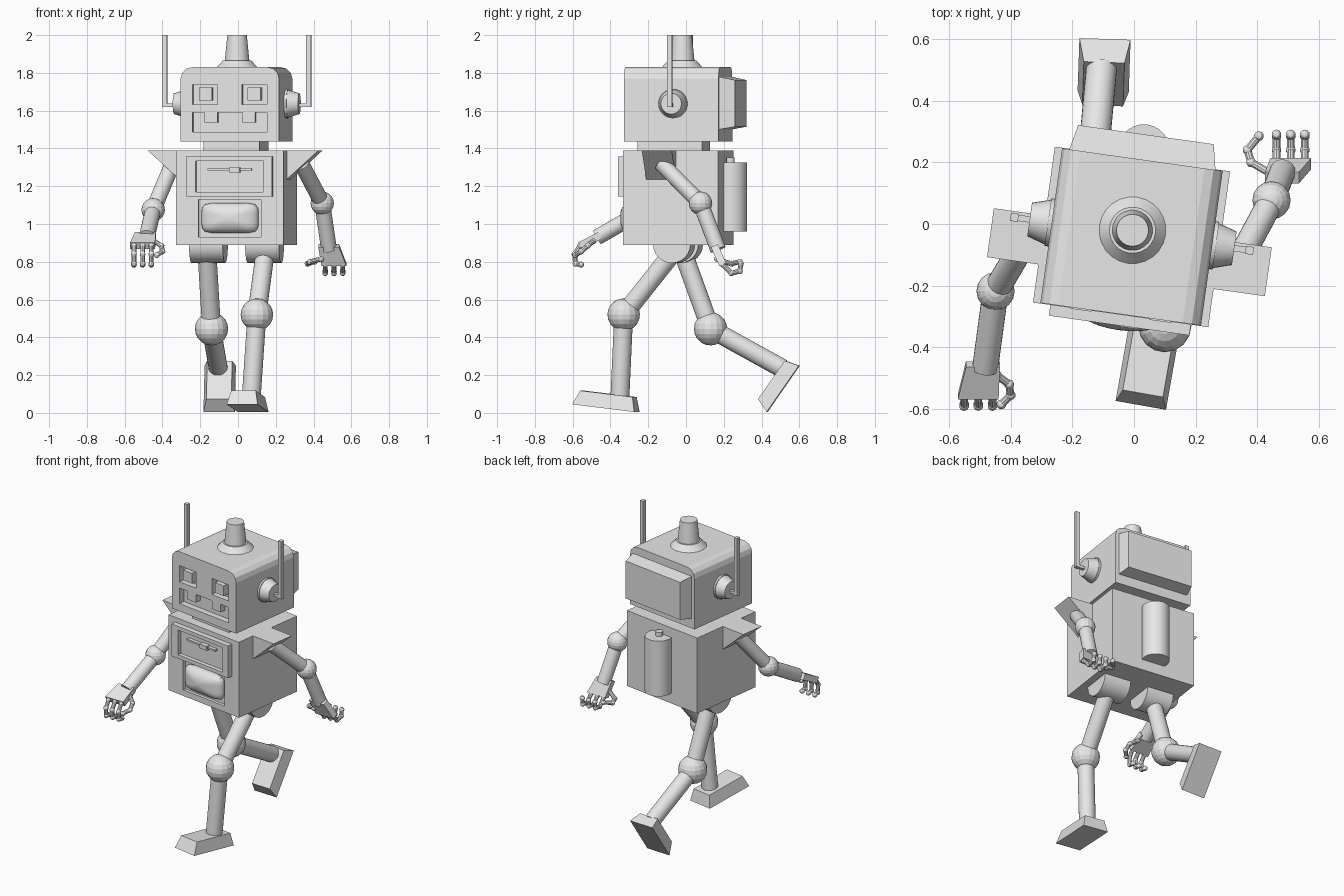
import bpy, bmesh, math
from mathutils import Matrix, Vector

old = bpy.data.objects.get("Cube")
if old:
    bpy.data.objects.remove(old)

grey = bpy.data.materials.new("light_grey")
grey.diffuse_color = (0.8, 0.8, 0.8, 1)
grey.use_nodes = True
grey.node_tree.nodes["Principled BSDF"].inputs["Base Color"].default_value = (0.8, 0.8, 0.8, 1)

# The body is turned slightly; limbs are placed in world space
BODY = Matrix.Translation((-0.008, -0.042, 0)) @ Matrix.Rotation(math.radians(-8), 4, 'Z')
WORLD = Matrix.Identity(4)
UP = Vector((0, 0, 1))


def part(name, bm, frame=BODY, smooth=False):
    bmesh.ops.recalc_face_normals(bm, faces=bm.faces[:])
    mesh = bpy.data.meshes.new(name)
    bm.to_mesh(mesh)
    bm.free()
    mesh.transform(frame)
    mesh.materials.append(grey)
    obj = bpy.data.objects.new(name, mesh)
    bpy.context.scene.collection.objects.link(obj)
    if smooth:
        bpy.ops.object.select_all(action='DESELECT')
        obj.select_set(True)
        bpy.context.view_layer.objects.active = obj
        bpy.ops.object.shade_smooth_by_angle(angle=math.radians(30))
    return obj


def add_box(bm, x, y, z):
    m = Matrix.Translation((sum(x) / 2, sum(y) / 2, sum(z) / 2))
    m = m @ Matrix.Diagonal((x[1] - x[0], y[1] - y[0], z[1] - z[0], 1))
    return bmesh.ops.create_cube(bm, size=1, matrix=m)["verts"]


def add_rod(bm, a, b, r1, r2=None, sides=24):
    a, b = Vector(a), Vector(b)
    m = Matrix.Translation((a + b) / 2) @ (b - a).to_track_quat('Z', 'Y').to_matrix().to_4x4()
    bmesh.ops.create_cone(bm, cap_ends=True, segments=sides, radius1=r1,
                          radius2=r1 if r2 is None else r2, depth=(b - a).length, matrix=m)


def add_ball(bm, c, r, u=16, v=10):
    bmesh.ops.create_uvsphere(bm, u_segments=u, v_segments=v, radius=r, matrix=Matrix.Translation(c))


def box(name, *size, frame=BODY):
    bm = bmesh.new()
    add_box(bm, *size)
    return part(name, bm, frame)


def rod(name, a, b, r1, r2=None, frame=BODY):
    bm = bmesh.new()
    add_rod(bm, a, b, r1, r2)
    return part(name, bm, frame, True)


def hull(name, points, frame=BODY):
    bm = bmesh.new()
    for p in points:
        bm.verts.new(p)
    bmesh.ops.convex_hull(bm, input=bm.verts[:])
    bmesh.ops.dissolve_limit(bm, angle_limit=0.01, verts=bm.verts[:], edges=bm.edges[:])
    return part(name, bm, frame)


def cut(target, *boxes):
    bm = bmesh.new()
    for b in boxes:
        add_box(bm, *b)
    cutter = part("cutter", bm)
    cutter.hide_render = True
    mod = target.modifiers.new("recess", 'BOOLEAN')
    mod.operation, mod.solver, mod.object = 'DIFFERENCE', 'EXACT', cutter
    bpy.context.view_layer.update()
    dg = bpy.context.evaluated_depsgraph_get()
    target.data = bpy.data.meshes.new_from_object(target.evaluated_get(dg))
    target.modifiers.clear()
    bpy.data.objects.remove(cutter)


# Head with rounded upper side edges, recessed eyes and mouth
FACE = -0.253
bm = bmesh.new()
add_box(bm, (-0.263, 0.263), (FACE, 0.253), (1.437, 1.83))
edges = [e for e in bm.edges if all(v.co.z > 1.8 for v in e.verts)
         and abs(e.verts[0].co.x - e.verts[1].co.x) < 0.01]
bmesh.ops.bevel(bm, geom=edges, offset=0.06, segments=3, profile=0.5, affect='EDGES')
head = part("head", bm)
RECESS = (FACE - 0.05, FACE + 0.04)
cut(head, *[((s * 0.132 - 0.067, s * 0.132 + 0.067), RECESS, (1.632, 1.738)) for s in (-1, 1)],
    ((-0.2, 0.2), RECESS, (1.488, 1.59)))
for s, side in ((-1, "right"), (1, "left")):
    x = s * 0.13
    box(side + "_eye", (x - 0.035, x + 0.035), (FACE - 0.005, FACE + 0.045), (1.655, 1.722))
    x = s * 0.101
    box(side + "_tooth", (x - 0.034, x + 0.034), (FACE, FACE + 0.045), (1.537, 1.592))
    # Ear cup with slotted end, arm and aerial
    rod(side + "_ear_base", (s * 0.255, 0.01, 1.637), (s * 0.275, 0.01, 1.637), 0.078)
    rod(side + "_ear", (s * 0.27, 0.01, 1.637), (s * 0.335, 0.01, 1.637), 0.075, 0.055)
    box(side + "_ear_bar", sorted((s * 0.32, s * 0.398)), (0, 0.02), (1.62, 1.638))
    box(side + "_aerial", sorted((s * 0.372, s * 0.398)), (-0.003, 0.023), (1.62, 2.0))
hull("head_back_panel", [(sx * w, y, z) for sx in (-1, 1) for w, y, zs in
     ((0.24, 0.25, (1.5, 1.78)), (0.222, 0.335, (1.515, 1.762))) for z in zs])
rod("lamp_base", (0, 0.022, 1.825), (0, 0.022, 1.866), 0.113, 0.075)
rod("lamp", (0, 0.022, 1.86), (0, 0.022, 2.0), 0.066, 0.052)
box("neck", (-0.15, 0.15), (-0.195, 0.15), (1.38, 1.445))

# Torso with framed chest panel and screen recess
FRONT = -0.255
torso = box("torso", (-0.287, 0.287), (FRONT, 0.255), (0.89, 1.388))
cut(torso, ((-0.168, 0.168), (FRONT - 0.05, FRONT + 0.02), (0.93, 1.13)))
panel = box("chest_panel", (-0.23, 0.23), (FRONT - 0.035, FRONT + 0.005), (1.145, 1.357))
cut(panel, ((-0.178, 0.185), (FRONT - 0.08, FRONT - 0.008), (1.17, 1.333)))
box("chest_rail", (-0.115, 0.12), (FRONT - 0.03, FRONT), (1.283, 1.294))
box("chest_slider", (0, 0.058), (FRONT - 0.038, FRONT), (1.272, 1.3))

# Bulging screen with a rounded outline
bm = bmesh.new()
bmesh.ops.create_uvsphere(bm, u_segments=32, v_segments=16, radius=1)
for v in bm.verts:
    a = math.atan2(v.co.y, v.co.x)
    r = math.hypot(v.co.x, v.co.y) / (abs(math.cos(a)) ** 6 + abs(math.sin(a)) ** 6) ** (1 / 6)
    v.co = (r * math.cos(a) * 0.152, FRONT + 0.01 + v.co.z * 0.06, 1.032 + r * math.sin(a) * 0.08)
part("screen", bm, smooth=True)

# Tank on the back
rod("back_tank", (0, 0.285, 0.96), (0, 0.285, 1.325), 0.083)
rod("tank_cap", (0, 0.28, 1.32), (0, 0.28, 1.352), 0.022)

# Shoulder wedges and hip drums
for s, side in ((-1, "right"), (1, "left")):
    hull(side + "_shoulder", [(s * x, y, z) for y in (-0.13, 0.03)
         for x, z in ((0.28, 1.388), (0.455, 1.388), (0.28, 1.23))])
    rod(side + "_hip", (s * 0.15 - 0.09, 0, 0.893), (s * 0.15 + 0.09, 0, 0.893), 0.1)


def limb(side, names, top, joint, end, r, ball):
    rod(side + names[0], top, joint, r, frame=WORLD)
    rod(side + names[2], joint, end, r, frame=WORLD)
    bm = bmesh.new()
    add_ball(bm, joint, ball)
    part(side + names[1], bm, WORLD)


def foot(name, heel, toe):
    heel, toe = Vector(heel), Vector(toe)
    f = (toe - heel).normalized()
    s = f.cross(UP).normalized()
    n = s.cross(f)
    hull(name, [p + s * k * w + n * h + f * d for k in (-1, 1) for p, w, h, d in
         ((heel, 0.083, 0, 0), (toe, 0.083, 0, 0),
          (heel, 0.066, 0.077, 0.022), (toe, 0.066, 0.077, -0.03))], WORLD)


def hand(side, wrist, knuckles, curl, thumb):
    wrist, knuckles = Vector(wrist), Vector(knuckles)
    n = (knuckles - wrist).cross(Vector((1, 0, 0))).normalized() * 0.02
    hull(side + "_palm", [p + n * t + Vector((k * w, 0, 0)) for k in (-1, 1) for t in (-1, 1)
         for p, w in ((wrist, 0.055), (knuckles, 0.066))], WORLD)
    bm = bmesh.new()
    chains = [[knuckles + Vector((x, dy, dz)) for dy, dz in curl] for x in (-0.046, 0, 0.046)]
    for chain in chains + [thumb]:
        for a, b in zip(chain, chain[1:]):
            add_rod(bm, a, b, 0.013, sides=10)
        for p in chain:
            add_ball(bm, p, 0.016, 10, 6)
    part(side + "_fingers", bm, WORLD, True)


LEG = ("_thigh", "_knee", "_shin")
ARM = ("_upper_arm", "_elbow", "_forearm")

# Legs in mid stride
limb("right", LEG, (-0.165, -0.02, 0.86), (-0.14, 0.13, 0.445), (-0.105, 0.51, 0.235), 0.05, 0.088)
limb("left", LEG, (0.145, -0.06, 0.86), (0.1, -0.33, 0.52), (0.07, -0.35, 0.08), 0.05, 0.086)
foot("right_foot", (-0.094, 0.6, 0.25), (-0.1, 0.43, 0.005))
foot("left_foot", (0.08, -0.26, 0.005), (0.022, -0.588, 0.045))

# Swinging arms
limb("right", ARM, (-0.35, -0.05, 1.31), (-0.449, -0.218, 1.075), (-0.483, -0.47, 0.93), 0.042, 0.062)
limb("left", ARM, (0.335, -0.13, 1.32), (0.446, 0.077, 1.11), (0.482, 0.17, 0.865), 0.042, 0.062)
hand("right", (-0.49, -0.455, 0.94), (-0.505, -0.56, 0.885),
     ((0, 0), (-0.03, -0.045), (-0.025, -0.095), (0.005, -0.1)),
     ((-0.445, -0.49, 0.91), (-0.405, -0.52, 0.885), (-0.4, -0.555, 0.855), (-0.43, -0.585, 0.835)))
hand("left", (0.48, 0.15, 0.885), (0.508, 0.195, 0.785),
     ((0, 0), (0.045, -0.045), (0.09, -0.035), (0.095, 0.005)),
     ((0.44, 0.165, 0.815), (0.38, 0.2, 0.8), (0.368, 0.24, 0.79), (0.405, 0.285, 0.8)))
